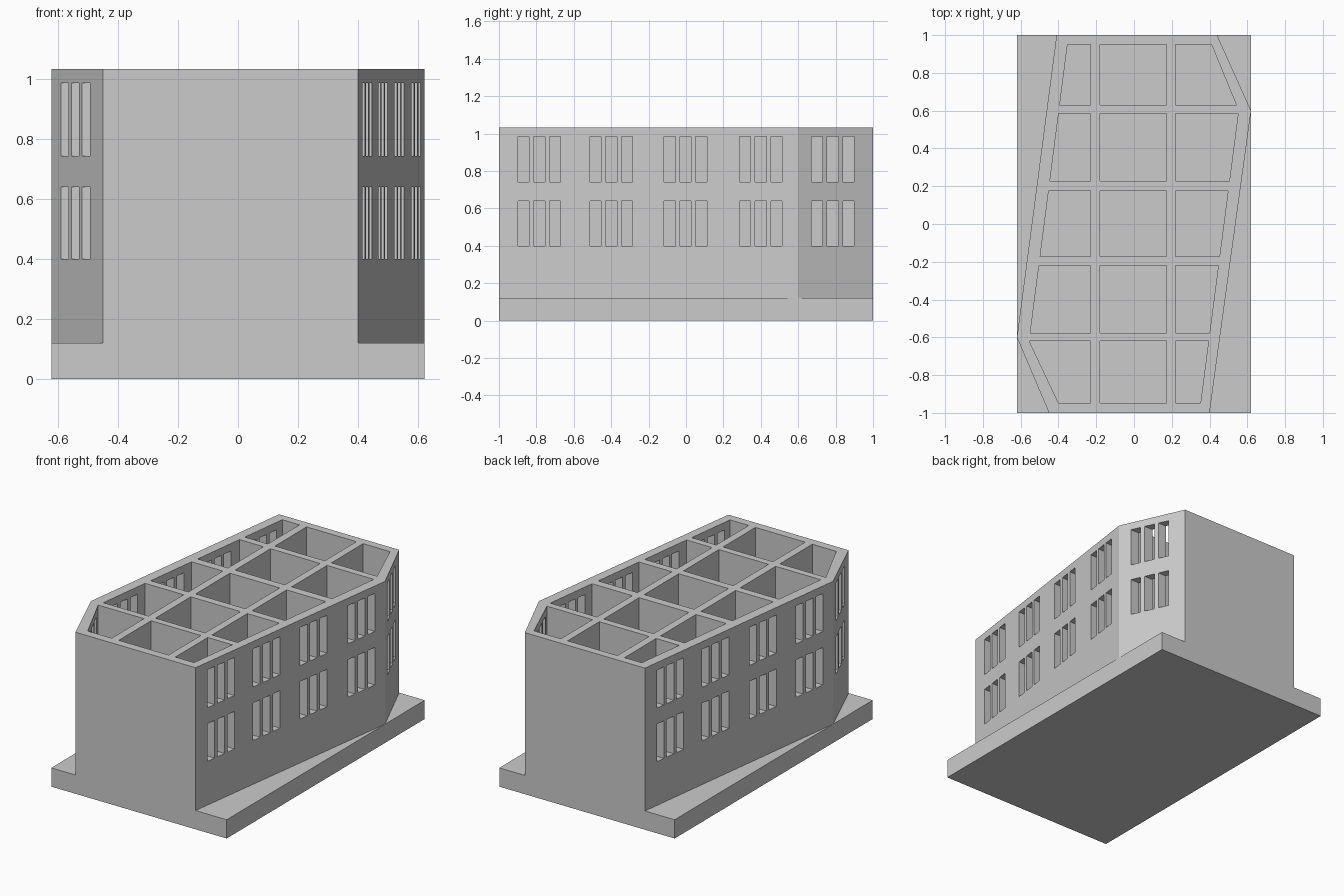
import bpy, bmesh

if "Cube" in bpy.data.objects:
    bpy.data.objects.remove(bpy.data.objects["Cube"])

BASE_TOP, ROOF = 0.12, 1.033


def prisms(name, items):
    """One mesh object made of vertical prisms: (outline, z0, z1) each."""
    bm = bmesh.new()
    for outline, z0, z1 in items:
        low = [bm.verts.new((x, y, z0)) for x, y in outline]
        high = [bm.verts.new((x, y, z1)) for x, y in outline]
        bm.faces.new(low[::-1])
        bm.faces.new(high)
        n = len(low)
        for i in range(n):
            j = (i + 1) % n
            bm.faces.new((low[i], low[j], high[j], high[i]))
    bmesh.ops.recalc_face_normals(bm, faces=bm.faces)
    mesh = bpy.data.meshes.new(name)
    bm.to_mesh(mesh)
    bm.free()
    ob = bpy.data.objects.new(name, mesh)
    bpy.context.collection.objects.link(ob)
    return ob


def rect(x0, x1, y0, y1):
    return [(x0, y0), (x1, y0), (x1, y1), (x0, y1)]


def cut(target, cutter):
    cutter.hide_render = True
    mod = target.modifiers.new("cut", 'BOOLEAN')
    mod.operation, mod.solver, mod.object = 'DIFFERENCE', 'EXACT', cutter
    bpy.context.view_layer.objects.active = target
    bpy.ops.object.modifier_apply(modifier=mod.name)
    bpy.data.objects.remove(cutter)


# Base slab
prisms("base_slab", [(rect(-0.62, 0.62, -1, 1), 0, BASE_TOP)])

# Six-sided building block
outline = [(-0.45, -1), (0.40, -1), (0.62, 0.6), (0.44, 1), (-0.41, 1), (-0.62, -0.6)]
building = prisms("building_walls", [(outline, BASE_TOP, ROOF)])

# Open rooms: three columns by five rows, outer sides follow the slanted walls
rows = [(-0.947, -0.62), (-0.577, -0.22), (-0.172, 0.176), (0.228, 0.585), (0.63, 0.95)]


def left_x(y):
    return -0.352 + (y - 0.95) * 0.129


def right_x(y):
    return 0.352 + (y + 0.947) * 0.130


rooms = []
for i, (y0, y1) in enumerate(rows):
    left_low = -0.40 if i == 0 else left_x(y0)
    right_high = 0.41 if i == 4 else right_x(y1)
    right_low = 0.542 if i == 4 else right_x(y0)
    rooms += [
        [(left_low, y0), (-0.23, y0), (-0.23, y1), (left_x(y1), y1)],
        rect(-0.18, 0.172, y0, y1),
        [(0.22, y0), (right_low, y0), (right_high, y1), (0.22, y1)],
    ]
cut(building, prisms("room_cutter", [(r, BASE_TOP - 0.05, ROOF + 0.1) for r in rooms]))

# Triple windows on two storeys along both long sides
windows = []
for x0, x1 in ((-0.8, -0.28), (0.28, 0.8)):
    for group in (-0.785, -0.40, -0.003, 0.40, 0.785):
        for offset in (-0.084, 0, 0.084):
            y = group + offset
            for z0, z1 in ((0.40, 0.64), (0.742, 0.985)):
                windows.append((rect(x0, x1, y - 0.03, y + 0.03), z0, z1))
cut(building, prisms("window_cutter", windows))
